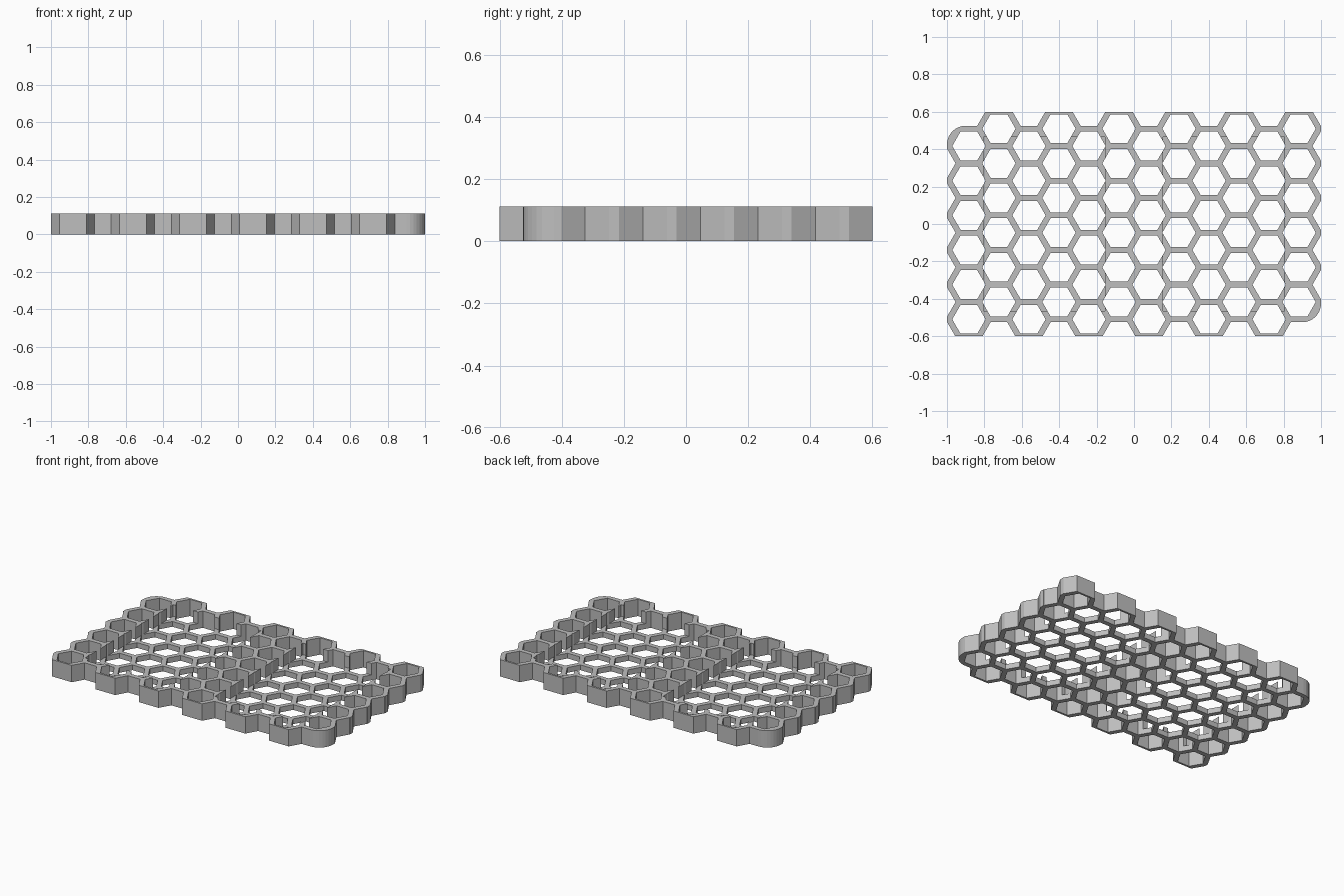
import bpy, bmesh
from math import cos, sin, pi, sqrt

if "Cube" in bpy.data.objects:
    bpy.data.objects.remove(bpy.data.objects["Cube"], do_unlink=True)

HEIGHT, FLOOR = 0.1125, 0.035
COLUMNS, ROWS = 12, 6
STEP_X = 0.1605                 # spacing between columns
STEP_Y = STEP_X * 2 / sqrt(3)   # spacing between cells in a column
HOLE_R = 0.089                  # corner radius of each opening

gray = bpy.data.materials.new("light gray")
gray.use_nodes = True
gray.diffuse_color = (0.52, 0.52, 0.52, 1)
gray.node_tree.nodes["Principled BSDF"].inputs["Base Color"].default_value = gray.diffuse_color


def prisms(name, outlines, z0, z1):
    """One object holding an upright prism for every outline."""
    bm = bmesh.new()
    for outline in outlines:
        low = [bm.verts.new((x, y, z0)) for x, y in outline]
        high = [bm.verts.new((x, y, z1)) for x, y in outline]
        bm.faces.new(low[::-1])
        bm.faces.new(high)
        for i in range(len(low)):
            j = (i + 1) % len(low)
            bm.faces.new((low[i], low[j], high[j], high[i]))
    mesh = bpy.data.meshes.new(name)
    bm.to_mesh(mesh)
    bm.free()
    mesh.materials.append(gray)
    obj = bpy.data.objects.new(name, mesh)
    bpy.context.collection.objects.link(obj)
    return obj


def cut(target, cutter):
    mod = target.modifiers.new(cutter.name, "BOOLEAN")
    mod.operation = "DIFFERENCE"
    mod.solver = "EXACT"
    mod.object = cutter
    cutter.hide_render = True
    cutter.hide_viewport = True


# Plate outline: half of it, repeated by a half turn, with a rounded corner
half = [(-0.86, 0.6), (-0.86, 0.525)]
half += [(-0.9 + 0.1 * cos(a), 0.425 + 0.1 * sin(a))
         for a in [pi / 2 + pi / 2 * i / 8 for i in range(9)]]
half.append((-1, -0.6))
tray = prisms("honeycomb_tray", [half + [(-x, -y) for x, y in half]], 0, HEIGHT)

# Hexagonal openings, continued past the border so they notch the edges
hexes = []
for col in range(-1, COLUMNS + 1):
    for row in range(-1, ROWS + 1):
        if (col, row) in ((-1, ROWS - 1), (COLUMNS, 0)):
            continue
        cx = (col - (COLUMNS - 1) / 2) * STEP_X
        cy = (row - (ROWS - 1) / 2 + (0.25 if col % 2 else -0.25)) * STEP_Y
        hexes.append([(cx + HOLE_R * cos(k * pi / 3), cy + HOLE_R * sin(k * pi / 3))
                      for k in range(6)])
cut(tray, prisms("opening_cutter", hexes, -0.1, 0.3))

# Two shallow rectangular pockets
pockets = [[(a, -0.465), (b, -0.465), (b, 0.465), (a, 0.465)]
           for a, b in ((-0.805, -0.155), (0.155, 0.805))]
cut(tray, prisms("pocket_cutter", pockets, FLOOR, 0.3))

# Apply the cuts and drop the helpers
graph = bpy.context.evaluated_depsgraph_get()
result = bpy.data.meshes.new_from_object(tray.evaluated_get(graph))
cutters = [m.object for m in tray.modifiers]
tray.modifiers.clear()
tray.data = result
for c in cutters:
    bpy.data.objects.remove(c, do_unlink=True)
